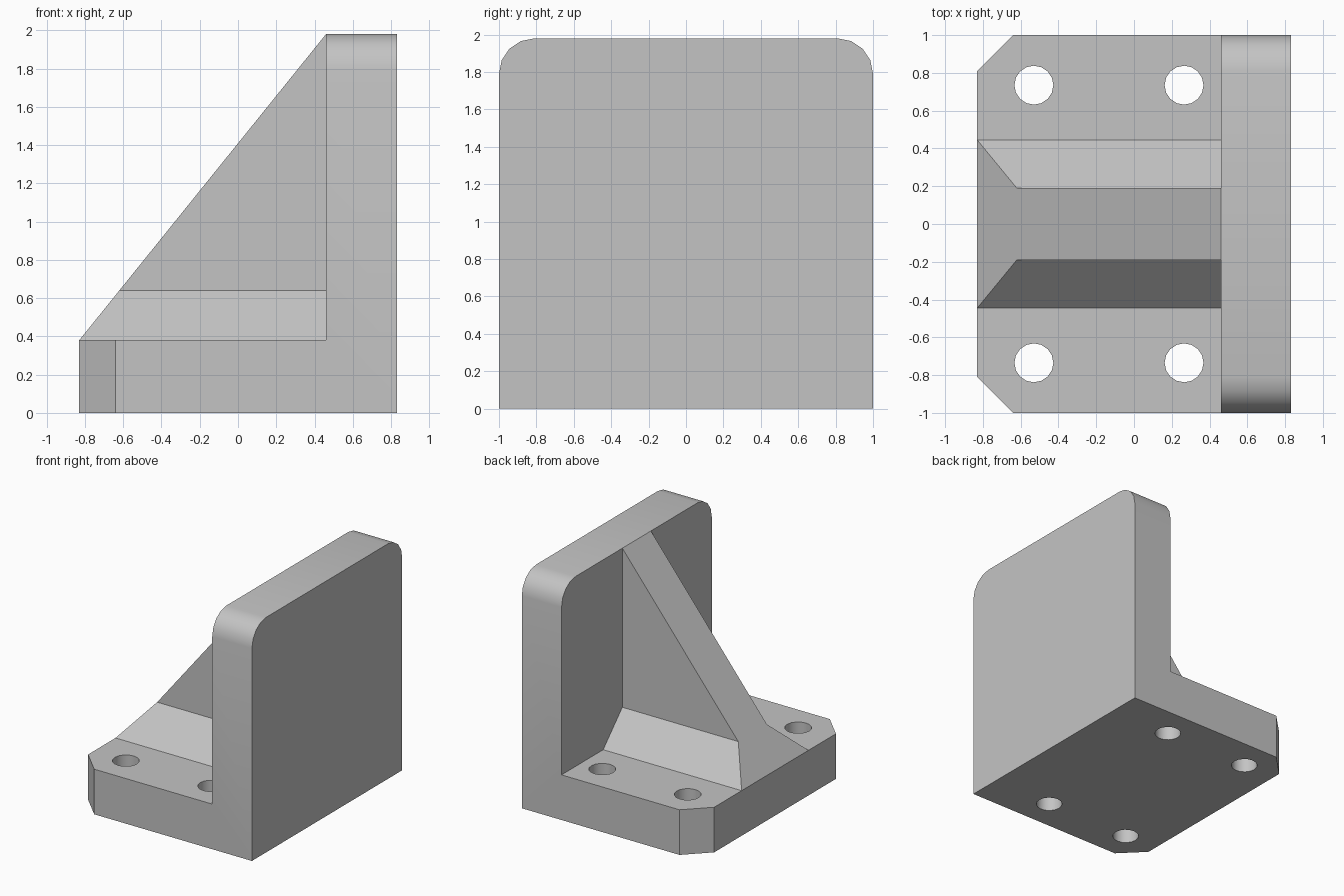
import bpy
import bmesh
from mathutils import Vector

cube = bpy.data.objects.get("Cube")
if cube:
    bpy.data.objects.remove(cube, do_unlink=True)

HALF_X, HALF_Y = 0.83, 1.0
BASE_TOP, TOP = 0.38, 1.98
WALL_X = 0.46
CORNER = 0.19

grey = bpy.data.materials.new("light grey")
grey.use_nodes = True
grey.diffuse_color = (0.55, 0.55, 0.55, 1)
grey.node_tree.nodes["Principled BSDF"].inputs["Base Color"].default_value = grey.diffuse_color


def finish(name, bm):
    bmesh.ops.recalc_face_normals(bm, faces=bm.faces)
    mesh = bpy.data.meshes.new(name)
    bm.to_mesh(mesh)
    bm.free()
    mesh.materials.append(grey)
    ob = bpy.data.objects.new(name, mesh)
    bpy.context.collection.objects.link(ob)
    return ob


def extrude(points, offset):
    bm = bmesh.new()
    face = bm.faces.new([bm.verts.new(p) for p in points])
    result = bmesh.ops.extrude_face_region(bm, geom=[face], use_keep_orig=True)
    verts = [v for v in result["geom"] if isinstance(v, bmesh.types.BMVert)]
    bmesh.ops.translate(bm, verts=verts, vec=offset)
    bmesh.ops.recalc_face_normals(bm, faces=bm.faces)
    return bm


def boolean(target, tool, operation):
    mod = target.modifiers.new(operation.lower(), "BOOLEAN")
    mod.operation, mod.solver, mod.object = operation, "EXACT", tool
    bpy.context.view_layer.objects.active = target
    bpy.ops.object.modifier_apply(modifier=mod.name)
    bpy.data.objects.remove(tool, do_unlink=True)


def bevel_where(bm, rule, segments):
    edges = [e for e in bm.edges if rule(*[v.co for v in e.verts])]
    bmesh.ops.bevel(bm, geom=edges, offset=CORNER, offset_type="OFFSET",
                    segments=segments, profile=0.5, affect="EDGES")


# L-shaped body: base plate and upright wall
profile = [(-HALF_X, 0), (HALF_X, 0), (HALF_X, TOP),
           (WALL_X, TOP), (WALL_X, BASE_TOP), (-HALF_X, BASE_TOP)]
bm = extrude([(x, -HALF_Y, z) for x, z in profile], (0, 2 * HALF_Y, 0))
# Rounded wall top, chamfered base corners
bevel_where(bm, lambda a, b: min(a.z, b.z) > TOP - 0.01 and abs(a.y - b.y) < 0.01, 4)
bevel_where(bm, lambda a, b: max(a.x, b.x) < 0.01 - HALF_X and abs(a.y - b.y) < 0.01, 1)
body = finish("angle_bracket", bm)

# Central rib with a flared foot, cut by the sloping plane
half = [(0.445, BASE_TOP), (0.19, 0.64), (0.19, TOP)]
section = half + [(-y, z) for y, z in reversed(half)]
bm = extrude([(-HALF_X, y, z) for y, z in section], (WALL_X + HALF_X, 0, 0))
slope = Vector((WALL_X + HALF_X, 0, TOP - BASE_TOP))
cut = bmesh.ops.bisect_plane(bm, geom=bm.verts[:] + bm.edges[:] + bm.faces[:], dist=0.0001,
                             plane_co=(-HALF_X, 0, BASE_TOP),
                             plane_no=(-slope.z, 0, slope.x), clear_outer=True)
bmesh.ops.holes_fill(bm, edges=[e for e in bm.edges if e.is_boundary], sides=0)
boolean(body, finish("rib", bm), "UNION")

# Four bolt holes
for x in (-0.53, 0.265):
    for y in (-0.735, 0.735):
        bpy.ops.mesh.primitive_cylinder_add(vertices=16, radius=0.103, depth=1, location=(x, y, 0.1))
        hole = bpy.context.object
        hole.name = "hole_cutter"
        hole.hide_render = True
        hole.data.materials.append(grey)
        boolean(body, hole, "DIFFERENCE")

bpy.ops.object.select_all(action="DESELECT")
body.select_set(True)
bpy.context.view_layer.objects.active = body
bpy.ops.object.shade_smooth_by_angle()
